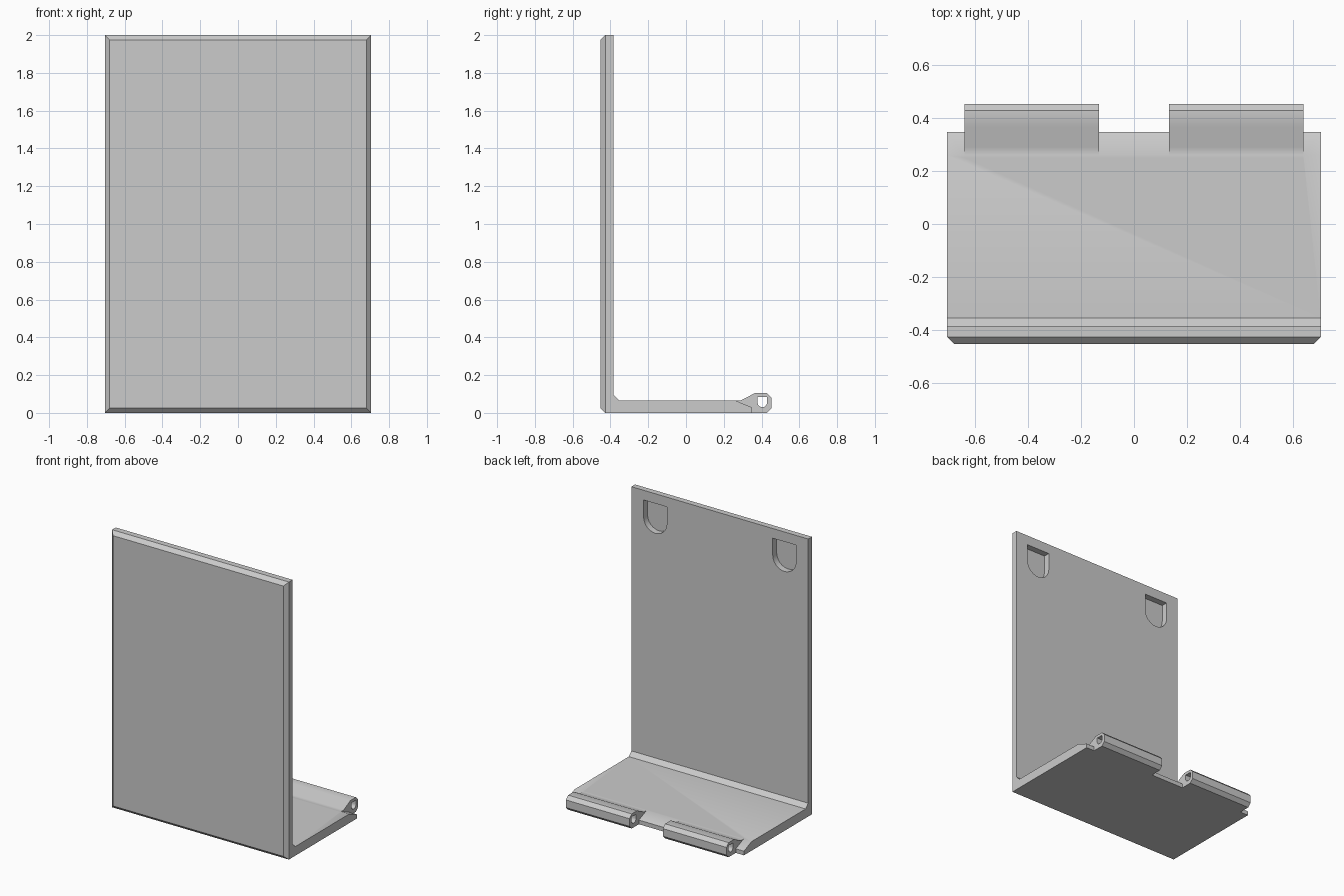
import bpy, bmesh, math

if "Cube" in bpy.data.objects:
    bpy.data.objects.remove(bpy.data.objects["Cube"], do_unlink=True)

grey = bpy.data.materials.new("plain_grey")
grey.use_nodes = True
colour = (0.6, 0.6, 0.6, 1)
grey.diffuse_color = colour
grey.node_tree.nodes["Principled BSDF"].inputs["Base Color"].default_value = colour

HALF = 0.705          # half width
FRONT, BACK = -0.453, -0.385
CHAMFER = 0.026
THICK = 0.066


def prism(name, points, shift, edit=None):
    """Extrude a closed 3D outline along shift."""
    bm = bmesh.new()
    face = bm.faces.new([bm.verts.new(p) for p in points])
    new = bmesh.ops.extrude_face_region(bm, geom=[face])["geom"]
    bmesh.ops.translate(bm, vec=shift, verts=[v for v in new if isinstance(v, bmesh.types.BMVert)])
    bmesh.ops.recalc_face_normals(bm, faces=bm.faces)
    if edit:
        edit(bm)
    mesh = bpy.data.meshes.new(name)
    bm.to_mesh(mesh)
    bm.free()
    mesh.materials.append(grey)
    obj = bpy.data.objects.new(name, mesh)
    bpy.context.collection.objects.link(obj)
    return obj


def along_x(name, profile, x0, x1):
    return prism(name, [(x0, y, z) for y, z in profile], (x1 - x0, 0, 0))


def d_outline(mid, half, top, bottom, steps=12):
    """Flat top, straight sides, half-round bottom."""
    centre = bottom + half
    arc = [math.pi * (1 + i / steps) for i in range(steps + 1)]
    return [(mid + half, top), (mid - half, top)] + [
        (mid + half * math.cos(a), centre + half * math.sin(a)) for a in arc]


def combine(target, other, operation):
    mod = target.modifiers.new(operation.lower(), "BOOLEAN")
    mod.operation, mod.solver, mod.object = operation, "EXACT", other
    bpy.context.view_layer.objects.active = target
    bpy.ops.object.modifier_apply(modifier=mod.name)
    bpy.data.objects.remove(other, do_unlink=True)


def chamfer_front(bm):
    edges = [e for e in bm.edges if all(abs(v.co.y - FRONT) < 1e-4 for v in e.verts)]
    bmesh.ops.bevel(bm, geom=edges, offset=CHAMFER, segments=1, affect="EDGES")


# Upright panel with chamfered front rim
corners = [(-HALF, FRONT, 0), (HALF, FRONT, 0), (HALF, FRONT, 2), (-HALF, FRONT, 2)]
panel = prism("upright_panel", corners, (0, BACK - FRONT, 0), chamfer_front)

# Two rounded pockets in the back of the panel
for side in (-1, 1):
    outline = d_outline(side * 0.515, 0.093, 1.93, 1.715)
    pocket = prism("pocket_cutter", [(x, BACK - 0.045, z) for x, z in outline], (0, 0.1, 0))
    combine(panel, pocket, "DIFFERENCE")

# Base shelf with a braced inner corner and a sloping back edge
base = along_x("base_shelf", [
    (BACK, 0), (BACK, 0.096), (-0.355, THICK), (0.26, THICK), (0.347, 0.03), (0.347, 0)], -HALF, HALF)

# Hinge knuckles along the back edge, each with a pin hole
for side in (-1, 1):
    knuckle = along_x("hinge_knuckle", [
        (0.25, 0), (0.25, THICK), (0.29, THICK), (0.365, 0.105), (0.428, 0.105),
        (0.453, 0.08), (0.453, 0.025), (0.428, 0)], side * 0.133, side * 0.64)
    combine(base, knuckle, "UNION")
hole = along_x("pin_hole_cutter", d_outline(0.404, 0.025, 0.084, 0.03), -1, 1)
combine(base, hole, "DIFFERENCE")

# Shading
for obj in (panel, base):
    bpy.ops.object.select_all(action="DESELECT")
    obj.select_set(True)
    bpy.context.view_layer.objects.active = obj
    bpy.ops.object.shade_smooth_by_angle()
